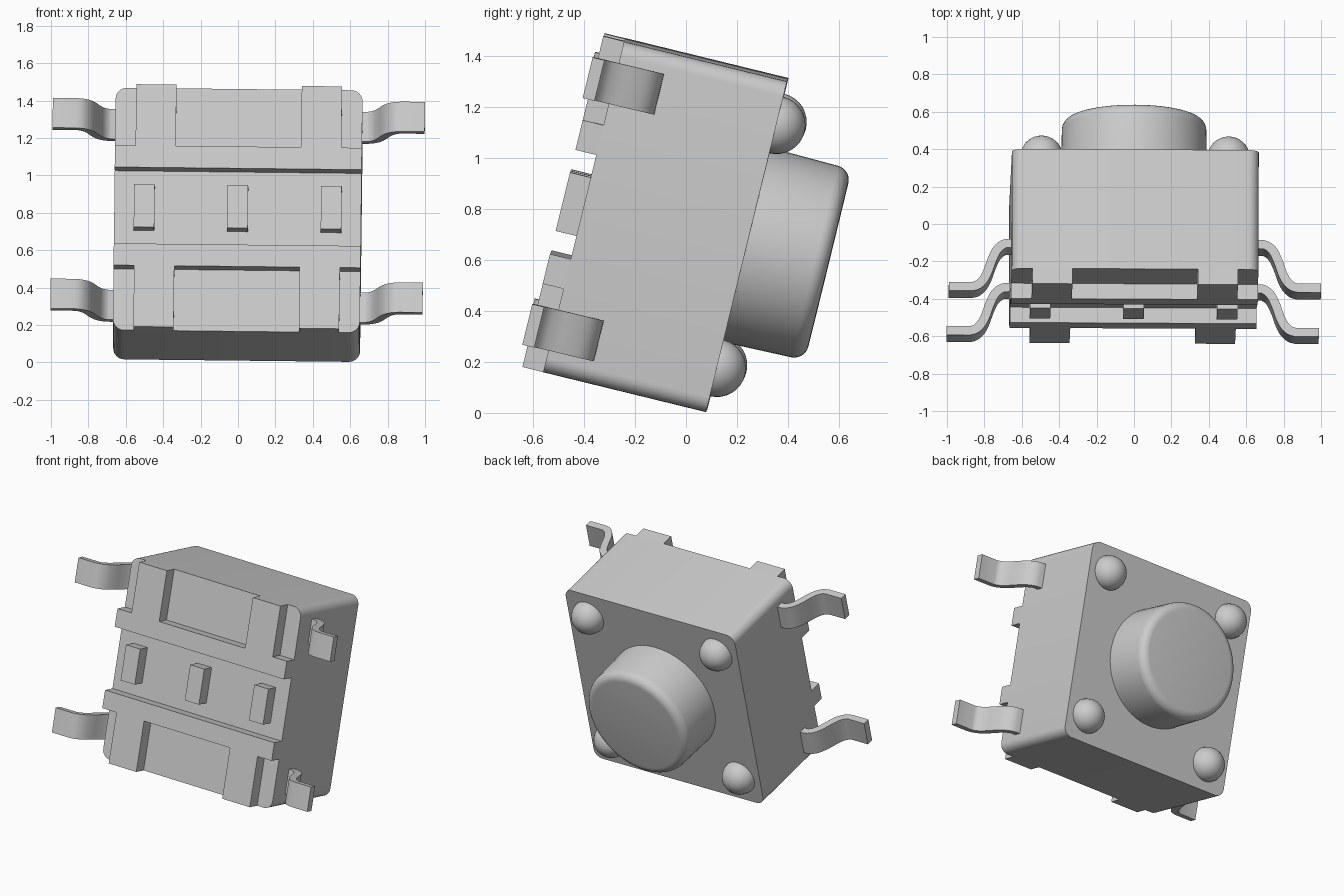
import bpy, bmesh, math
from mathutils import Matrix, Vector

if "Cube" in bpy.data.objects:
    bpy.data.objects.remove(bpy.data.objects["Cube"], do_unlink=True)

# One flat grey for every part
grey = bpy.data.materials.new("light_grey")
grey.use_nodes = True
colour = (0.6, 0.6, 0.6, 1)
grey.diffuse_color = colour
grey.node_tree.nodes["Principled BSDF"].inputs["Base Color"].default_value = colour

# Tilted part space: X is width, Y points out through the button, Z runs up the case
TILT = (Matrix.Translation((0, 0.24, 0.6575)) @ Matrix.Rotation(-0.005, 4, 'Z')
        @ Matrix.Rotation(0.011, 4, 'Y') @ Matrix.Rotation(-0.24, 4, 'X'))
HALF_W, HALF_H = 0.66, 0.667
FLOOR, FOOT = -0.657, -0.741


def finish(name, bm, angle=30):
    bmesh.ops.recalc_face_normals(bm, faces=bm.faces)
    mesh = bpy.data.meshes.new(name)
    bm.to_mesh(mesh)
    bm.free()
    mesh.materials.append(grey)
    obj = bpy.data.objects.new(name, mesh)
    bpy.context.collection.objects.link(obj)
    obj.matrix_world = TILT
    bpy.ops.object.select_all(action='DESELECT')
    obj.select_set(True)
    bpy.context.view_layer.objects.active = obj
    bpy.ops.object.shade_smooth_by_angle(angle=math.radians(angle))
    return obj


def prism(name, outline, axis, low, high):
    """Extrude a 2D outline along Y (outline in XZ) or Z (outline in XY)."""
    bm = bmesh.new()

    def place(p, t):
        return (p[0], t, p[1]) if axis == 'Y' else (p[0], p[1], t)
    a = [bm.verts.new(place(p, low)) for p in outline]
    b = [bm.verts.new(place(p, high)) for p in outline]
    bm.faces.new(a)
    bm.faces.new(b)
    for i in range(len(a)):
        j = (i + 1) % len(a)
        bm.faces.new((a[i], a[j], b[j], b[i]))
    return finish(name, bm)


def rounded_rect(hw, hh, r, steps=6):
    pts = []
    for k, (sx, sz) in enumerate([(1, 1), (-1, 1), (-1, -1), (1, -1)]):
        for i in range(steps + 1):
            t = math.pi / 2 * (k + i / steps)
            pts.append((sx * (hw - r) + r * math.cos(t), sz * (hh - r) + r * math.sin(t)))
    return pts


# Case with rounded corners
prism("case", rounded_rect(HALF_W, HALF_H, 0.06), 'Y', FLOOR, 0)

# Raised base pads: a full-width bar with two tabs reaching the case edge
half = [(HALF_W, 0.21), (HALF_W, 0.33), (0.55, 0.33), (0.55, HALF_H), (0.335, HALF_H), (0.335, 0.33)]
pad = half + [(-x, z) for x, z in reversed(half)]
for side, s in (("upper", 1), ("lower", -1)):
    prism(side + "_base_pad", [(x, s * z) for x, z in pad], 'Y', FOOT, FLOOR)

# Three pegs in the centre channel
for side, x in (("right", -0.5), ("middle", 0), ("left", 0.5)):
    prism(side + "_peg", [(x + a * 0.055, b * 0.118) for a, b in ((-1, -1), (1, -1), (1, 1), (-1, 1))],
          'Y', FOOT, FLOOR)

# Bent metal legs: S-shaped ribbon
knots = [(0.62, -0.497), (0.69, -0.499), (0.735, -0.53), (0.765, -0.59),
         (0.79, -0.66), (0.82, -0.71), (0.87, -0.737), (0.995, -0.737)]
path = [Vector(knots[0])]
for i in range(1, len(knots) - 2):
    p0, p1, p2, p3 = (Vector(k) for k in knots[i - 1:i + 3])
    for n in range(4):
        t = n / 4
        path.append(0.5 * (2 * p1 + (p2 - p0) * t + (2 * p0 - 5 * p1 + 4 * p2 - p3) * t * t
                           + (3 * p1 - p0 - 3 * p2 + p3) * t ** 3))
path += [Vector(knots[-2]), Vector(knots[-1])]
over, under = [], []
for i, p in enumerate(path):
    d = (path[min(i + 1, len(path) - 1)] - path[max(i - 1, 0)]).normalized()
    n = Vector((-d.y, d.x)) * 0.024
    over.append(p + n)
    under.append(p - n)
ribbon = over + under[::-1]
for side, s in (("left", 1), ("right", -1)):
    for level, z in (("upper", 0.5), ("lower", -0.495)):
        prism(f"{level}_{side}_leg", [(s * p.x, p.y) for p in ribbon], 'Z', z - 0.082, z + 0.082)

# Round push button with a softened rim
HEIGHT = 0.327
bm = bmesh.new()
bmesh.ops.create_cone(bm, cap_ends=True, segments=64, radius1=0.392, radius2=0.385, depth=HEIGHT,
                      matrix=Matrix.Translation((0, HEIGHT / 2, 0)) @ Matrix.Rotation(-math.pi / 2, 4, 'X'))
rim = [e for e in bm.edges if all(v.co.y > HEIGHT - 0.01 for v in e.verts)]
bmesh.ops.bevel(bm, geom=rim, offset=0.055, segments=6, profile=0.5, affect='EDGES')
finish("button", bm)

# Four domed rivets
for side, x in (("left", 0.5), ("right", -0.5)):
    for level, z in (("upper", 0.49), ("lower", -0.49)):
        bm = bmesh.new()
        bmesh.ops.create_uvsphere(bm, u_segments=32, v_segments=16, radius=0.114,
                                  matrix=Matrix.Translation((x, 0, z)) @ Matrix.Rotation(-math.pi / 2, 4, 'X'))
        finish(f"{level}_{side}_rivet", bm)
